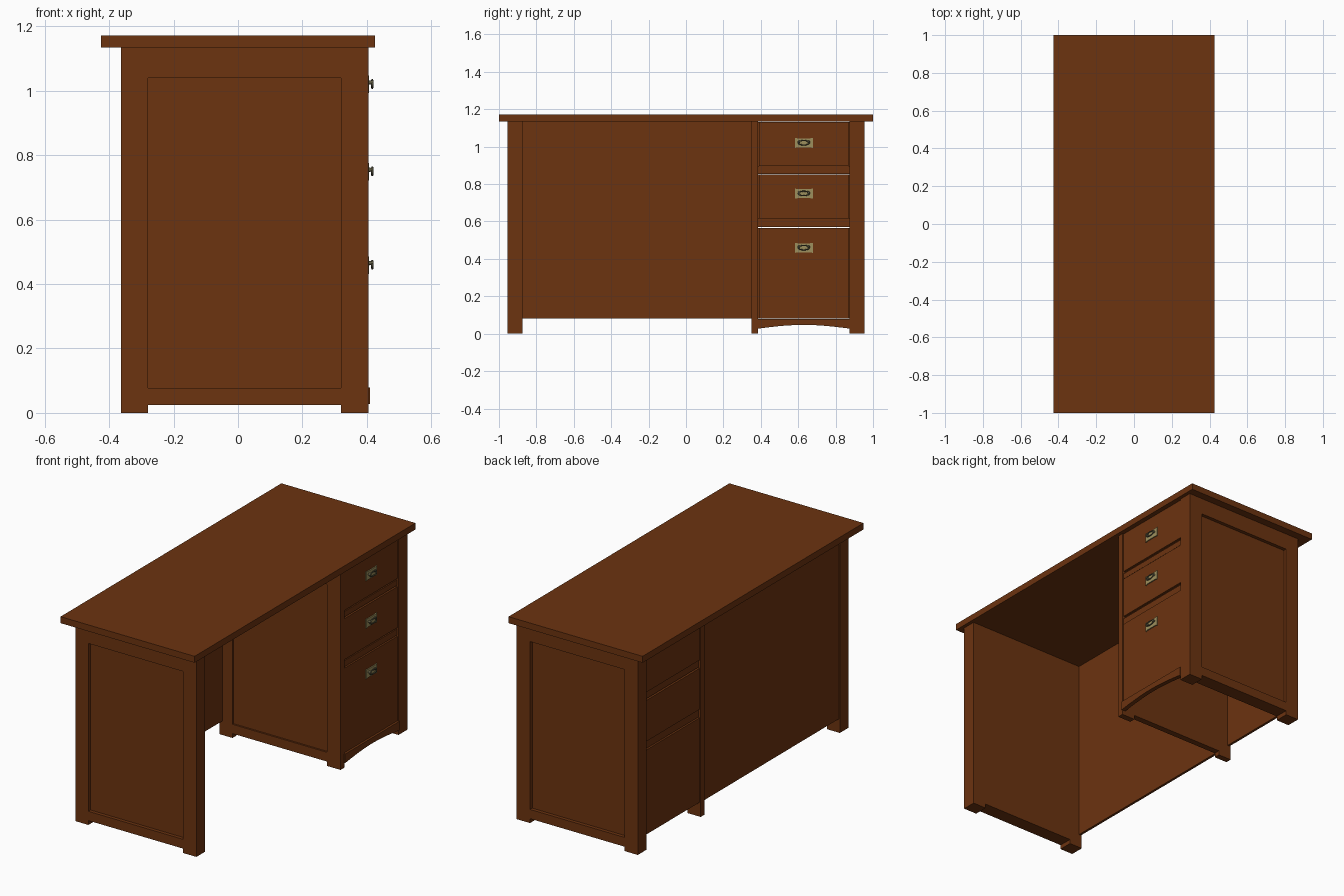
import bpy, bmesh, math
from mathutils import Vector

if "Cube" in bpy.data.objects:
    bpy.data.objects.remove(bpy.data.objects["Cube"])


def material(name, color):
    m = bpy.data.materials.new(name)
    m.diffuse_color = (*color, 1)
    m.use_nodes = True
    m.node_tree.nodes["Principled BSDF"].inputs["Base Color"].default_value = m.diffuse_color
    return m


WOOD = material("wood", (0.15, 0.033, 0.005))
BRASS = material("brass", (0.34, 0.28, 0.11))
DARK = material("aged_brass", (0.12, 0.11, 0.06))


def finish(name, bm, mat):
    bmesh.ops.recalc_face_normals(bm, faces=bm.faces)
    me = bpy.data.meshes.new(name)
    bm.to_mesh(me)
    bm.free()
    me.materials.append(mat)
    ob = bpy.data.objects.new(name, me)
    bpy.context.collection.objects.link(ob)
    return ob


def box(name, x, y, z, mat=WOOD):
    """Box from (min, max) ranges."""
    bm = bmesh.new()
    bmesh.ops.create_cube(bm, size=1)
    for v in bm.verts:
        v.co = [(r[0] + r[1]) / 2 + c * (r[1] - r[0]) for r, c in zip((x, y, z), v.co)]
    return finish(name, bm, mat)


def prism(name, points, offset, mat=WOOD):
    """Closed outline extruded along offset."""
    bm = bmesh.new()
    face = bm.faces.new([bm.verts.new(p) for p in points])
    ext = bmesh.ops.extrude_face_region(bm, geom=[face], use_keep_orig=True)
    verts = [g for g in ext["geom"] if isinstance(g, bmesh.types.BMVert)]
    bmesh.ops.translate(bm, verts=verts, vec=offset)
    return finish(name, bm, mat)


XB, XF, TOP = -0.363, 0.405, 1.135


def end_wall(name, y0, y1, recess):
    """Footed side wall with a sunken panel; recess is the y range cut away."""
    outline = [(XB, 0), (-0.28, 0), (-0.28, 0.025), (0.32, 0.025),
               (0.32, 0), (XF, 0), (XF, TOP), (XB, TOP)]
    wall = prism(name, [(x, y0, z) for x, z in outline], (0, y1 - y0, 0))
    cutter = box(name + "_cutter", (-0.28, 0.32), recess, (0.078, 1.04))
    cutter.hide_render = True
    mod = wall.modifiers.new("recess", 'BOOLEAN')
    mod.operation, mod.solver, mod.object = 'DIFFERENCE', 'EXACT', cutter
    bpy.context.view_layer.objects.active = wall
    bpy.ops.object.modifier_apply(modifier=mod.name)
    bpy.data.objects.remove(cutter)


# Desk top and the three walls
box("desk_top", (-0.425, 0.425), (-1, 1), (TOP, 1.172))
end_wall("front_end_wall", -0.955, -0.875, (-1.0, -0.935))
end_wall("back_end_wall", 0.875, 0.955, (0.935, 1.0))
end_wall("inner_wall", 0.35, 0.385, (0.3, 0.36))

# Panel closing the knee space
box("knee_back_panel", (-0.358, -0.344), (-0.875, 0.35), (0.08, TOP))

# Drawer fronts, matching back panels and the shelves between them
for i, (z0, z1) in enumerate([(0.082, 0.566), (0.615, 0.85), (0.897, 1.132)]):
    box(f"drawer_front_{i}", (0.375, 0.401), (0.39, 0.87), (z0, z1))
    box(f"drawer_back_panel_{i}", (-0.356, -0.342), (0.385, 0.875), (z0, z1))
for i, (z0, z1) in enumerate([(0.57, 0.605), (0.855, 0.887)]):
    box(f"drawer_shelf_{i}", (-0.35, 0.396), (0.385, 0.875), (z0, z1))
    box(f"shelf_lip_{i}", (-0.35, 0.388), (0.385, 0.875), (z1, z1 + 0.01))

# Arched apron under the drawers
N = 14
arch = []
for k in range(N + 1):
    t = k / N
    arch.append((0.385, 0.383 + 0.494 * t, 0.027 + 0.02 * math.sin(math.pi * t)))
prism("arched_apron", arch + [(0.385, 0.877, 0.079), (0.385, 0.383, 0.079)], (0.025, 0, 0))


def handle(i, zc, yc=0.63):
    # Back plate with slightly waisted long edges
    half = [(-0.048, -0.027), (-0.03, -0.024), (0.03, -0.024), (0.048, -0.027)]
    pts = half + [(-a, -b) for a, b in half]
    prism(f"handle_plate_{i}", [(0.401, yc + a, zc + b) for a, b in pts], (0.006, 0, 0), BRASS)
    # Mounting posts
    bm = bmesh.new()
    for s in (-1, 1):
        geo = bmesh.ops.create_cone(bm, cap_ends=True, segments=12, radius1=0.007,
                                    radius2=0.005, depth=0.014)
        for v in geo["verts"]:
            v.co = Vector((v.co.z + 0.413, yc + s * 0.026 + v.co.y, zc + 0.006 + v.co.x))
    finish(f"handle_posts_{i}", bm, DARK)
    # Swinging bail, swept as an oval ring
    cu = bpy.data.curves.new(f"handle_bail_{i}", 'CURVE')
    cu.dimensions = '3D'
    cu.bevel_depth, cu.bevel_resolution = 0.0035, 1
    sp = cu.splines.new('POLY')
    sp.points.add(15)
    for k, p in enumerate(sp.points):
        a = math.tau * k / 16
        p.co = (0.417, yc + 0.03 * math.cos(a), zc + 0.001 + 0.012 * math.sin(a), 1)
    sp.use_cyclic_u = True
    cu.materials.append(DARK)
    bpy.context.collection.objects.link(bpy.data.objects.new(cu.name, cu))


for i, zc in enumerate([0.459, 0.749, 1.02]):
    handle(i, zc)
